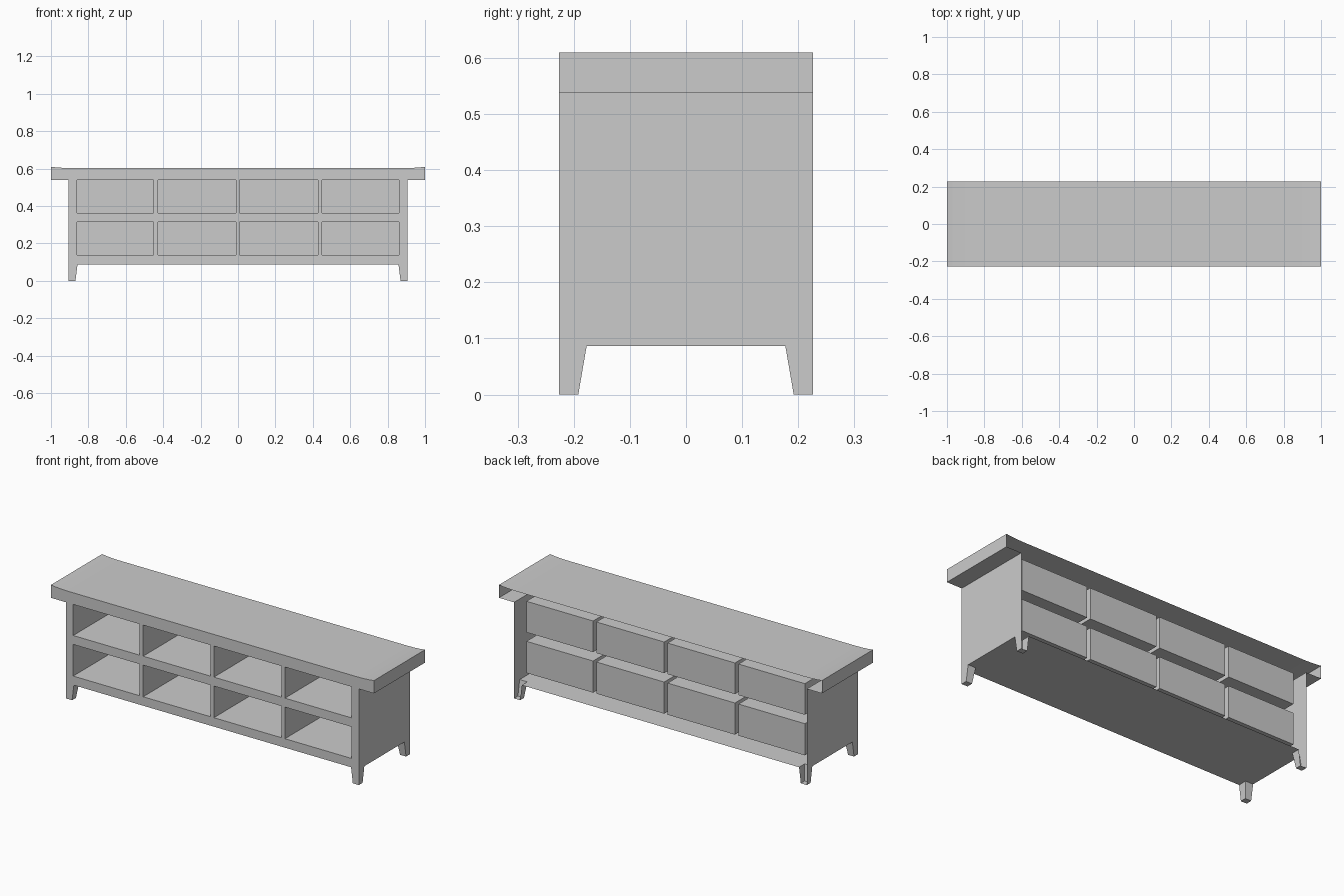
import bpy, bmesh
from mathutils import Vector

if "Cube" in bpy.data.objects:
    bpy.data.objects.remove(bpy.data.objects["Cube"])

W, D = 0.906, 0.226           # body half width, half depth
ZB, ZT, ZTOP = 0.087, 0.538, 0.603
CELLS_X = [(-0.862, -0.451), (-0.429, -0.012), (0.009, 0.429), (0.449, 0.862)]
CELLS_Z = [(0.137, 0.314), (0.364, 0.538)]
CELL_BACK = 0.18


def shell(name, polys):
    """Mesh from (points, facing direction) pairs, welded together."""
    bm = bmesh.new()
    for pts, facing in polys:
        f = bm.faces.new([bm.verts.new(p) for p in pts])
        f.normal_update()
        if f.normal.dot(Vector(facing)) < 0:
            f.normal_flip()
    bmesh.ops.remove_doubles(bm, verts=bm.verts, dist=1e-5)
    me = bpy.data.meshes.new(name)
    bm.to_mesh(me)
    bm.free()
    ob = bpy.data.objects.new(name, me)
    bpy.context.collection.objects.link(ob)
    return ob


# Front frame: grid of rails and stiles around the open compartments
xs = [-W] + [v for c in CELLS_X for v in c] + [W]
zs = [ZB] + [v for c in CELLS_Z for v in c]
front = []
for i in range(len(xs) - 1):
    for j in range(len(zs) - 1):
        if i % 2 and j % 2:
            continue
        a, b, c, d = xs[i], xs[i + 1], zs[j], zs[j + 1]
        front.append(([(a, -D, c), (b, -D, c), (b, -D, d), (a, -D, d)], (0, -1, 0)))
shell("front_frame", front)

# Compartments: five-sided boxes open to the front
for r, (c, d) in enumerate(CELLS_Z):
    for k, (a, b) in enumerate(CELLS_X):
        f, e = -D, CELL_BACK
        shell(f"compartment_{r}_{k}", [
            ([(a, e, c), (b, e, c), (b, e, d), (a, e, d)], (0, -1, 0)),
            ([(a, f, c), (a, e, c), (a, e, d), (a, f, d)], (1, 0, 0)),
            ([(b, f, c), (b, e, c), (b, e, d), (b, f, d)], (-1, 0, 0)),
            ([(a, f, c), (b, f, c), (b, e, c), (a, e, c)], (0, 0, 1)),
            ([(a, f, d), (b, f, d), (b, e, d), (a, e, d)], (0, 0, -1))])

# Side panels and tapered legs
LX, LY = 0.858, 0.177         # inner leg edges at the body
FX, FY = 0.869, 0.192         # inner leg edges at the floor
for s, side in ((-1, "left"), (1, "right")):
    x = s * W
    shell(side + "_side_panel", [
        ([(x, -D, ZB), (x, D, ZB), (x, D, ZT), (x, -D, ZT)], (s, 0, 0))])
    for t, end in ((-1, "front"), (1, "back")):
        y, ix, iy, fx, fy = t * D, s * LX, t * LY, s * FX, t * FY
        polys = [
            ([(x, y, 0), (x, fy, 0), (x, iy, ZB), (x, y, ZB)], (s, 0, 0)),
            ([(fx, y, 0), (fx, fy, 0), (ix, iy, ZB), (ix, y, ZB)], (-s, 0, 0)),
            ([(x, fy, 0), (fx, fy, 0), (ix, iy, ZB), (x, iy, ZB)], (0, -t, 0)),
            ([(x, y, 0), (fx, y, 0), (fx, fy, 0), (x, fy, 0)], (0, 0, -1))]
        if end == "front":    # the back of the cabinet is left open
            polys.append(([(x, y, 0), (fx, y, 0), (ix, y, ZB), (x, y, ZB)], (0, -1, 0)))
        shell(f"{side}_{end}_leg", polys)

# Bottom panel, notched where the hollow legs begin
shell("bottom_panel", [
    ([(-LX, -D, ZB), (LX, -D, ZB), (LX, D, ZB), (-LX, D, ZB)], (0, 0, -1))] + [
    ([(s * LX, -LY, ZB), (s * W, -LY, ZB), (s * W, LY, ZB), (s * LX, LY, ZB)], (0, 0, -1))
    for s in (-1, 1)])

# Top with gently upswept ends and open back
half = [(0.9, ZTOP), (0.94, 0.6045), (0.97, 0.6065), (1.0, 0.61)]
profile = [(-x, z) for x, z in reversed(half)] + half
top = [([(a, -D, p), (b, -D, q), (b, D, q), (a, D, p)], (0, 0, 1))
       for (a, p), (b, q) in zip(profile, profile[1:])]
top.append(([(-1, -D, ZT)] + [(x, -D, z) for x, z in profile] + [(1, -D, ZT)], (0, -1, 0)))
for s in (-1, 1):
    top.append(([(s, -D, ZT), (s, D, ZT), (s, D, 0.61), (s, -D, 0.61)], (s, 0, 0)))
    top.append(([(s, -D, ZT), (s, D, ZT), (s * W, D, ZT), (s * W, -D, ZT)], (0, 0, -1)))
shell("table_top", top)
